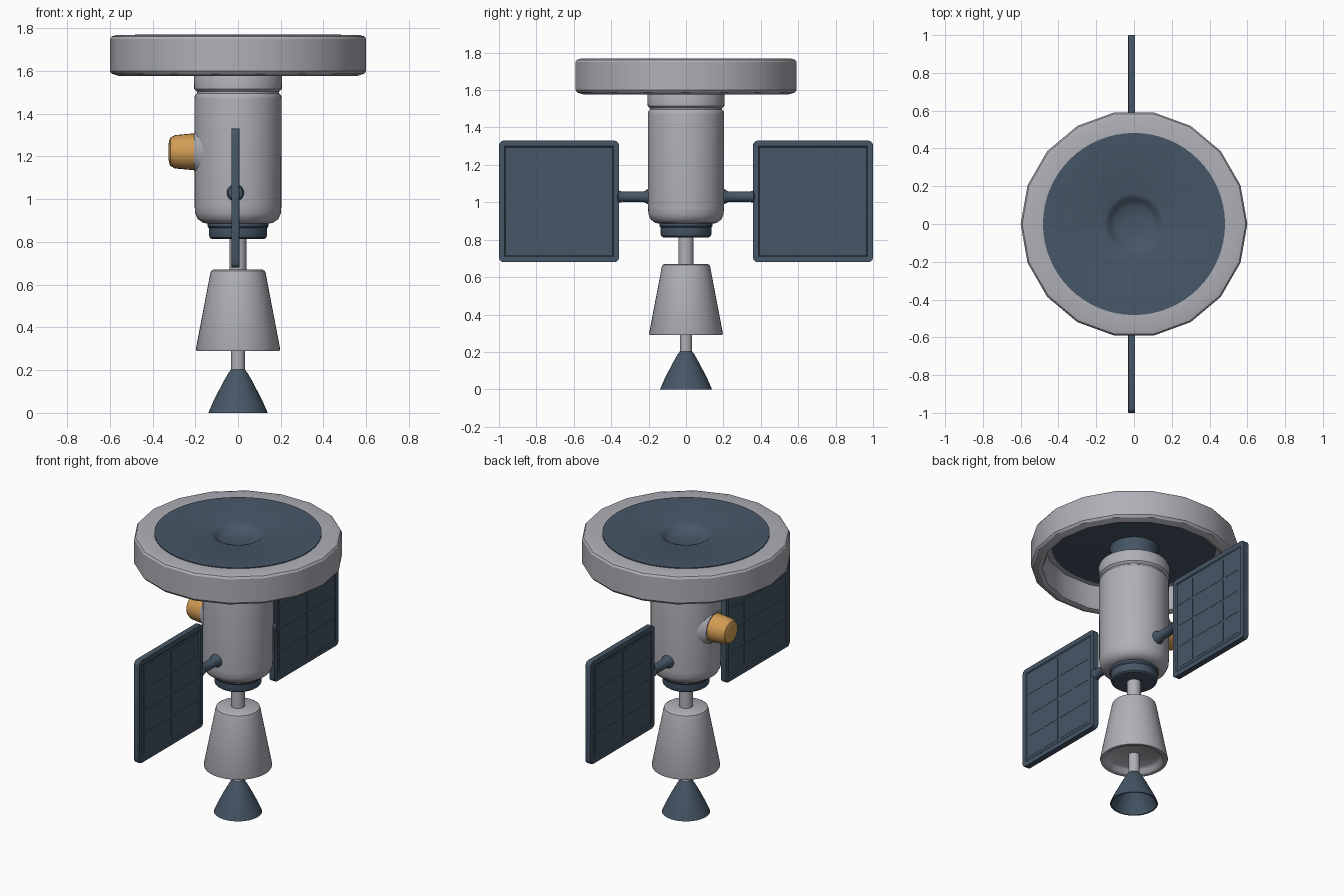
import bpy, bmesh, math
from mathutils import Matrix, Vector

if "Cube" in bpy.data.objects:
    bpy.data.objects.remove(bpy.data.objects["Cube"])


def material(name, rgb):
    m = bpy.data.materials.new(name)
    m.diffuse_color = (*rgb, 1)
    m.use_nodes = True
    m.node_tree.nodes["Principled BSDF"].inputs["Base Color"].default_value = m.diffuse_color
    return m


GREY = material("pale grey", (0.43, 0.435, 0.475))
NAVY = material("slate blue", (0.061, 0.093, 0.133))
AMBER = material("amber", (0.64, 0.33, 0.09))


def finish(name, bm, mat, angle=35):
    bmesh.ops.remove_doubles(bm, verts=bm.verts, dist=1e-5)
    bmesh.ops.recalc_face_normals(bm, faces=bm.faces)
    me = bpy.data.meshes.new(name)
    bm.to_mesh(me)
    bm.free()
    me.materials.append(mat)
    ob = bpy.data.objects.new(name, me)
    bpy.context.collection.objects.link(ob)
    bpy.ops.object.select_all(action='DESELECT')
    ob.select_set(True)
    bpy.context.view_layer.objects.active = ob
    bpy.ops.object.shade_smooth_by_angle(angle=math.radians(angle))
    return ob


def lathe(name, profile, mat, segs=40, matrix=None, angle=35):
    """Spin a list of (radius, height) points around z."""
    bm = bmesh.new()
    vs = [bm.verts.new((r, 0, z)) for r, z in profile]
    es = [bm.edges.new(p) for p in zip(vs, vs[1:])]
    bmesh.ops.spin(bm, geom=vs + es, cent=(0, 0, 0), axis=(0, 0, 1),
                   angle=2 * math.pi, steps=segs)
    bmesh.ops.dissolve_degenerate(bm, dist=1e-6, edges=bm.edges)
    if matrix:
        bm.transform(matrix)
    return finish(name, bm, mat, angle)


def box(bm, centre, size):
    m = Matrix.Translation(centre) @ Matrix.Diagonal((*size, 1))
    return bmesh.ops.create_cube(bm, size=1, matrix=m)["verts"]


# Dish: faceted rim, hollow underneath, with a dark reflector
lathe("dish_rim", [(0.46, 1.764), (0.57, 1.768), (0.592, 1.762), (0.6, 1.75),
                   (0.6, 1.60), (0.59, 1.587), (0.555, 1.576), (0.535, 1.582),
                   (0.525, 1.60), (0.52, 1.73), (0.46, 1.732), (0.46, 1.764)],
      GREY, segs=18, angle=30)
lathe("dish_reflector", [(0, 1.715), (0.05, 1.716), (0.10, 1.722), (0.125, 1.738),
                         (0.142, 1.757), (0.16, 1.762), (0.482, 1.770),
                         (0.482, 1.727), (0.15, 1.71), (0, 1.70)], NAVY, segs=64)
lathe("dish_neck", [(0, 1.71), (0.145, 1.715), (0.135, 1.69), (0.135, 1.57), (0, 1.57)], NAVY)

# Main body with rounded ends and a groove near the top
lathe("body", [(0, 0.885), (0.14, 0.885), (0.165, 0.89), (0.188, 0.907), (0.201, 0.935),
               (0.203, 0.97), (0.204, 1.47), (0.202, 1.485), (0.193, 1.495),
               (0.193, 1.503), (0.205, 1.515), (0.207, 1.575), (0.2, 1.592),
               (0.18, 1.60), (0, 1.60)], GREY, segs=48)
lathe("lower_collar", [(0, 0.813), (0.122, 0.813), (0.132, 0.82), (0.136, 0.832),
                       (0.136, 0.865), (0.142, 0.872), (0.142, 0.90), (0, 0.90)], NAVY)

# Engine stack
lathe("upper_rod", [(0, 0.66), (0.04, 0.66), (0.04, 0.82), (0, 0.82)], GREY, segs=24)
lathe("engine_cone", [(0, 0.325), (0.14, 0.325), (0.155, 0.315), (0.165, 0.296), (0.175, 0.29),
                      (0.194, 0.29), (0.197, 0.30), (0.13, 0.652), (0.126, 0.664),
                      (0.115, 0.671), (0, 0.671)], GREY)
lathe("lower_rod", [(0, 0.17), (0.033, 0.17), (0.033, 0.33), (0, 0.33)], GREY, segs=24)
lathe("nozzle", [(0, 0.202), (0.033, 0.202), (0.044, 0.188), (0.07, 0.143), (0.095, 0.094),
                 (0.118, 0.048), (0.139, 0), (0.131, 0), (0.108, 0.048), (0.084, 0.094),
                 (0.058, 0.143), (0.02, 0.18), (0, 0.182)], NAVY)

# Sensor on the left side, in front of a blended base
to_left = Matrix.Translation((-0.19, 0, 1.222)) @ Matrix.Rotation(-math.pi / 2, 4, 'Y')
lathe("sensor_base", [(0, -0.03), (0.125, -0.03), (0.105, 0.0), (0.092, 0.016), (0, 0.018)],
      GREY, matrix=to_left)
lathe("sensor", [(0, 0), (0.087, 0), (0.085, 0.03), (0.078, 0.105), (0.066, 0.127),
                 (0.045, 0.134), (0, 0.135)], AMBER, segs=24, matrix=to_left)

# Solar panels and their arms, one each side
PX = -0.012
for side, s in (("front", -1), ("back", 1)):
    bm = bmesh.new()
    box(bm, (PX, s * 0.679, 1.005), (0.037, 0.642, 0.65))
    # round the four corners, then sink the middle of both faces
    corners = [e for e in bm.edges
               if abs((e.verts[0].co - e.verts[1].co).x) > 0.01]
    bmesh.ops.bevel(bm, geom=corners, offset=0.025, segments=3, profile=0.5, affect='EDGES')
    bm.normal_update()
    big = [f for f in bm.faces if abs(f.normal.x) > 0.9]
    bmesh.ops.inset_individual(bm, faces=big, thickness=0.03, depth=0)
    bmesh.ops.inset_individual(bm, faces=big, thickness=0.006, depth=-0.005)
    panel = finish(side + "_solar_panel", bm, NAVY)
    bev = panel.modifiers.new("soft_edges", 'BEVEL')
    bev.width, bev.segments, bev.limit_method = 0.004, 2, 'ANGLE'
    bev.angle_limit = math.radians(50)

    bm = bmesh.new()
    for i in range(4):
        for j in range(4):
            box(bm, (PX, s * (0.679 + (i - 1.5) * 0.138), 1.005 + (j - 1.5) * 0.14),
                (0.030, 0.124, 0.126))
    finish(side + "_solar_cells", bm, NAVY)

    rot = Vector((0, 0, 1)).rotation_difference(Vector((0, s, 0))).to_matrix().to_4x4()
    lathe(side + "_panel_arm", [(0, 0.17), (0.042, 0.17), (0.04, 0.205), (0.029, 0.225),
                                (0.027, 0.34), (0.034, 0.362), (0, 0.375)],
          NAVY, segs=20, matrix=Matrix.Translation((PX, 0, 1.03)) @ rot)
